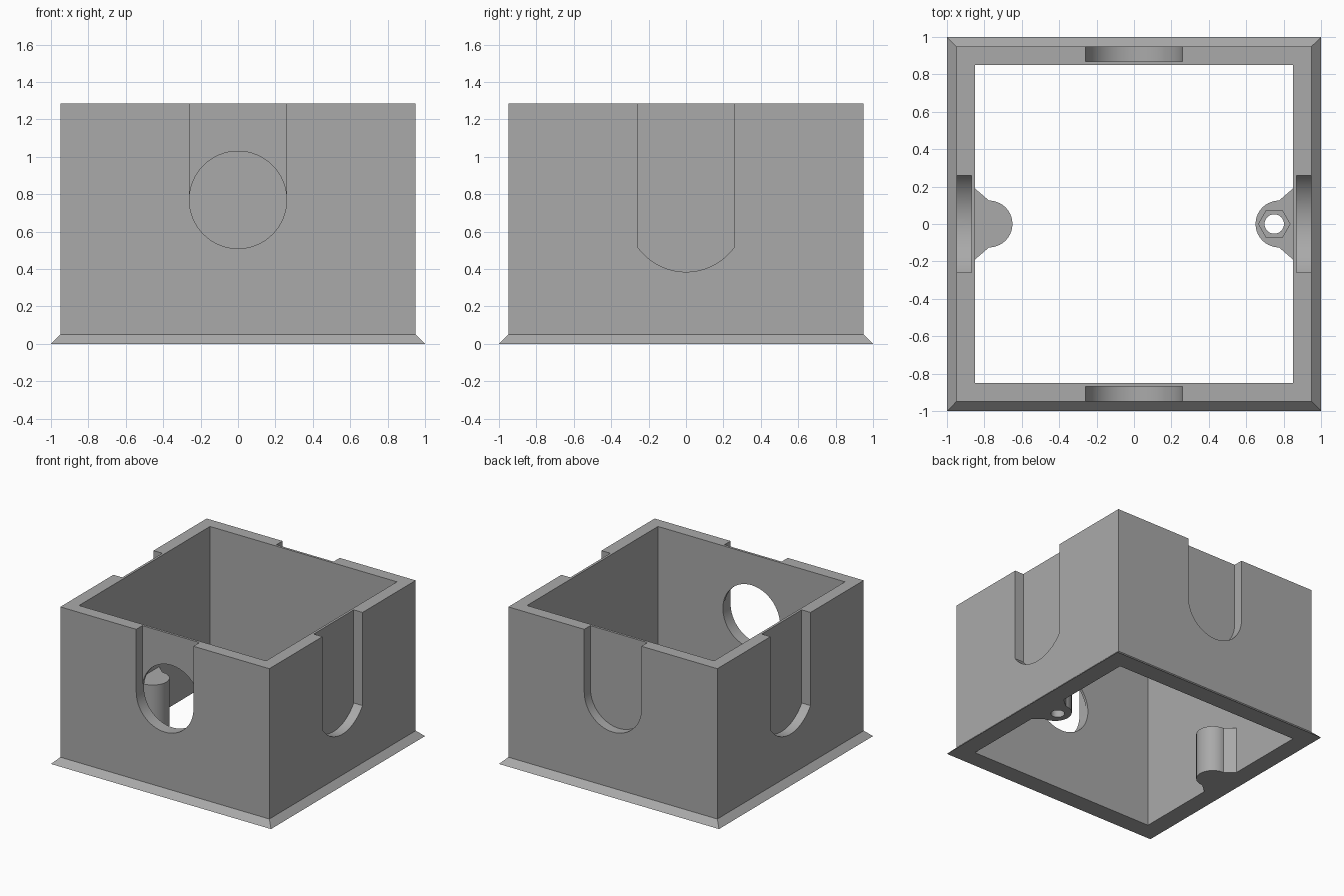
import bpy, bmesh
from math import sin, cos, pi, asin
from mathutils import Matrix

cube = bpy.data.objects.get("Cube")
if cube:
    bpy.data.objects.remove(cube)

HEIGHT, OUTER, INNER, RECESS = 1.285, 0.95, 0.85, 0.87
HOLE_R, HOLE_Z = 0.26, 0.77
BOSS_TOP = 0.385

grey = bpy.data.materials.new("plain_grey")
grey.use_nodes = True
grey.diffuse_color = (0.4, 0.4, 0.4, 1)
grey.node_tree.nodes["Principled BSDF"].inputs["Base Color"].default_value = grey.diffuse_color


def make_object(name, bm):
    bmesh.ops.recalc_face_normals(bm, faces=bm.faces)
    mesh = bpy.data.meshes.new(name)
    bm.to_mesh(mesh)
    bm.free()
    mesh.materials.append(grey)
    obj = bpy.data.objects.new(name, mesh)
    bpy.context.collection.objects.link(obj)
    return obj


def prism(name, outline, low, high, matrix=Matrix()):
    """Extrude a 2D outline from low to high along local z."""
    bm = bmesh.new()
    face = bm.faces.new([bm.verts.new((u, v, low)) for u, v in outline])
    top = bmesh.ops.extrude_face_region(bm, geom=[face])["geom"]
    moved = [g for g in top if isinstance(g, bmesh.types.BMVert)]
    bmesh.ops.translate(bm, verts=moved, vec=(0, 0, high - low))
    bm.transform(matrix)
    return make_object(name, bm)


def arc(cx, cy, r, start, end, steps):
    return [(cx + r * cos(start + (end - start) * i / steps),
             cy + r * sin(start + (end - start) * i / steps)) for i in range(steps + 1)]


def cut(obj, cutter):
    """Subtract the cutter and throw it away."""
    mod = obj.modifiers.new("cut", 'BOOLEAN')
    mod.operation, mod.solver, mod.object = 'DIFFERENCE', 'EXACT', cutter
    bpy.context.view_layer.objects.active = obj
    bpy.ops.object.modifier_apply(modifier=mod.name)
    bpy.data.objects.remove(cutter)


def smooth(obj):
    bpy.ops.object.select_all(action='DESELECT')
    obj.select_set(True)
    bpy.context.view_layer.objects.active = obj
    bpy.ops.object.shade_smooth_by_angle(angle=0.5)


# Open square frame with a flared foot
bm = bmesh.new()
profile = [(1, 0), (OUTER, 0.05), (OUTER, HEIGHT), (INNER, HEIGHT), (INNER, 0)]
rings = [[bm.verts.new((sx * h, sy * h, z)) for sx, sy in ((-1, -1), (1, -1), (1, 1), (-1, 1))]
         for h, z in profile]
for a, b in zip(rings, rings[1:] + rings[:1]):
    for i in range(4):
        j = (i + 1) % 4
        bm.faces.new((a[i], a[j], b[j], b[i]))
box = make_object("box_walls", bm)

# Lower outlines: round on front and back, deeper and shallower arc on the sides
round_low = arc(0, HOLE_Z, HOLE_R, pi, 2 * pi, 32)
wide_r = 0.318
half = asin(HOLE_R / wide_r)
wide_low = arc(0, BOSS_TOP + wide_r, wide_r, 1.5 * pi - half, 1.5 * pi + half, 24)
round_top = arc(0, HOLE_Z, HOLE_R, 0, pi, 32)

# Recessed slots up to the rim, then holes through the thin web behind them
for k in range(4):
    low = wide_low if k % 2 else round_low
    turn = Matrix.Rotation(k * pi / 2, 4, 'Z') @ Matrix.Rotation(pi / 2, 4, 'X')
    slot = low + [(HOLE_R, HEIGHT + 0.1), (-HOLE_R, HEIGHT + 0.1)]
    cut(box, prism("slot_cutter", slot, RECESS, 1.1, turn))
    hole = low + (round_top if k % 2 else round_top[1:-1])
    cut(box, prism("hole_cutter", hole, 0.8, 0.9, turn))
smooth(box)

# Screw bosses with a hexagonal nut pocket, one on each side wall
outline = [(INNER, -0.19)] + arc(0.775, 0, 0.125, 1.5 * pi, 0.5 * pi, 32) + [(INNER, 0.19)]
for name, side in (("left_screw_boss", 1), ("right_screw_boss", -1)):
    turn = Matrix.Rotation(0 if side > 0 else pi, 4, 'Z')
    boss = prism(name, outline, 0, BOSS_TOP, turn)
    bore = arc(0.75, 0, 0.052, 0, 2 * pi, 32)[:-1]
    pocket = arc(0.75, 0, 0.084, 0, 2 * pi, 6)[:-1]
    cut(boss, prism("bore_cutter", bore, -0.1, 0.5, turn))
    cut(boss, prism("pocket_cutter", pocket, 0.2, 0.5, turn))
    smooth(boss)
